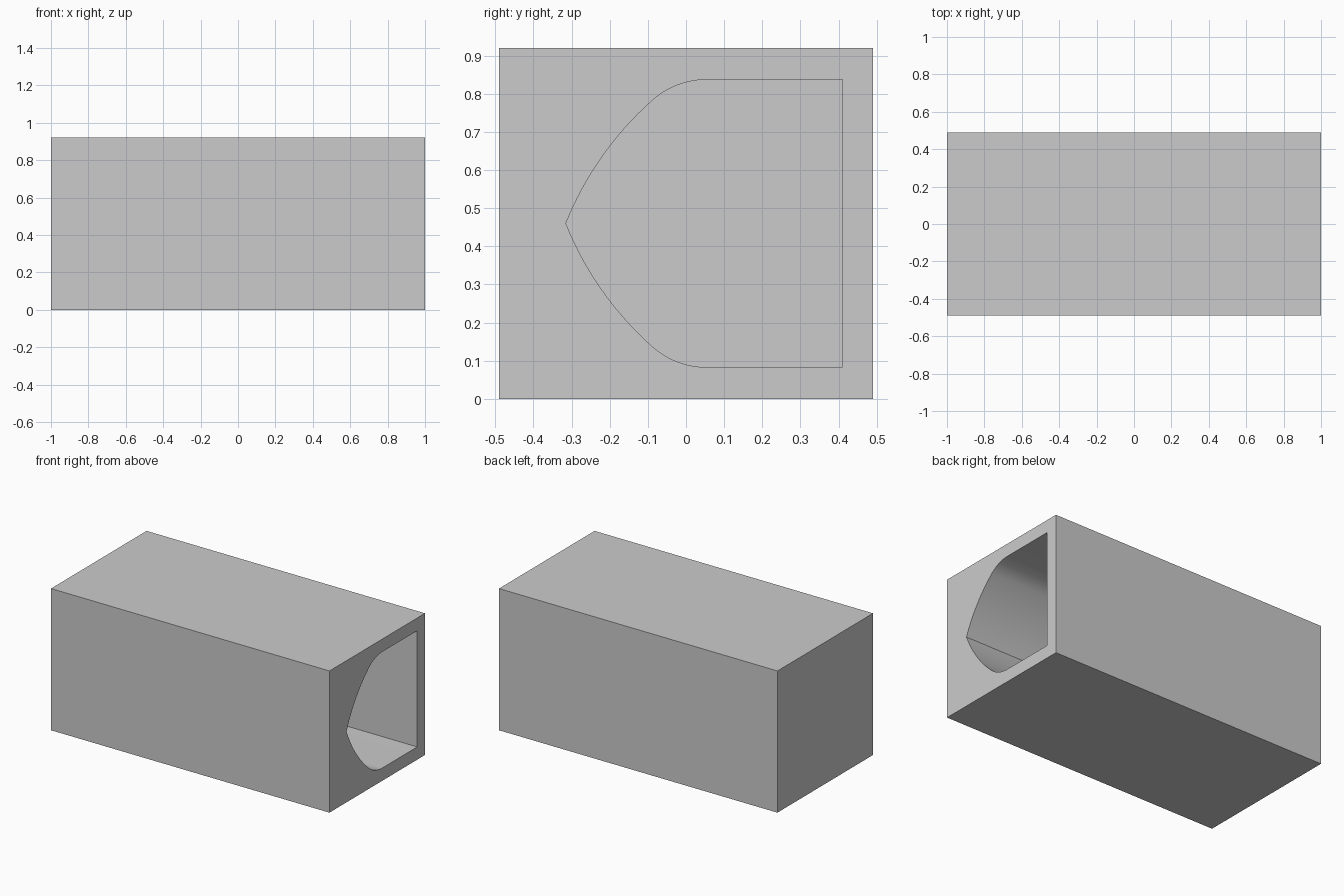
import bpy, bmesh
from math import sin, cos, atan2, radians, hypot

if "Cube" in bpy.data.objects:
    bpy.data.objects.remove(bpy.data.objects["Cube"])

L, W, H = 2.0, 0.98, 0.92
WALL = 0.083
MID = H / 2


def prism(name, profile, x0, x1):
    """Extrude a closed (y, z) profile along x."""
    bm = bmesh.new()
    face = bm.faces.new([bm.verts.new((x0, y, z)) for y, z in profile])
    ext = bmesh.ops.extrude_face_region(bm, geom=[face])
    verts = [g for g in ext["geom"] if isinstance(g, bmesh.types.BMVert)]
    bmesh.ops.translate(bm, verts=verts, vec=(x1 - x0, 0, 0))
    bmesh.ops.recalc_face_normals(bm, faces=bm.faces)
    mesh = bpy.data.meshes.new(name)
    bm.to_mesh(mesh)
    bm.free()
    obj = bpy.data.objects.new(name, mesh)
    bpy.context.collection.objects.link(obj)
    return obj


def arc(p, q, half_angle, n):
    """Points of a clockwise arc from p to q, leaving out q."""
    dy, dz = q[0] - p[0], q[1] - p[1]
    r = hypot(dy, dz) / 2 / sin(half_angle)
    start = atan2(dz, dy) + half_angle
    cy, cz = p[0] + r * sin(start), p[1] - r * cos(start)
    return [(cy - r * sin(start - 2 * half_angle * i / n),
             cz + r * cos(start - 2 * half_angle * i / n)) for i in range(n)]


# Outer block
block = prism("hollow_block", [(-W/2, 0), (W/2, 0), (W/2, H), (-W/2, H)], -L/2, L/2)

# Pointed-arch cavity, upper half mirrored about mid height
tip, joint, flat = (-0.315, MID), (-0.09, 0.781), (0.054, 0.837)
upper = arc(tip, joint, radians(13.2), 16) + arc(joint, flat, radians(21.2), 12)
upper += [flat, (0.41, 0.837)]
profile = upper + [(y, H - z) for y, z in reversed(upper[1:])]
cutter = prism("cavity_cutter", profile, -L/2 + WALL, L/2 + 0.1)
cutter.hide_render = True

# Cut the cavity from the right end, leaving the left end closed
cut = block.modifiers.new("cavity", "BOOLEAN")
cut.operation = "DIFFERENCE"
cut.solver = "EXACT"
cut.object = cutter
bpy.context.view_layer.objects.active = block
block.select_set(True)
bpy.ops.object.modifier_apply(modifier=cut.name)
bpy.data.objects.remove(cutter)
bpy.ops.object.shade_smooth_by_angle(angle=radians(30))
